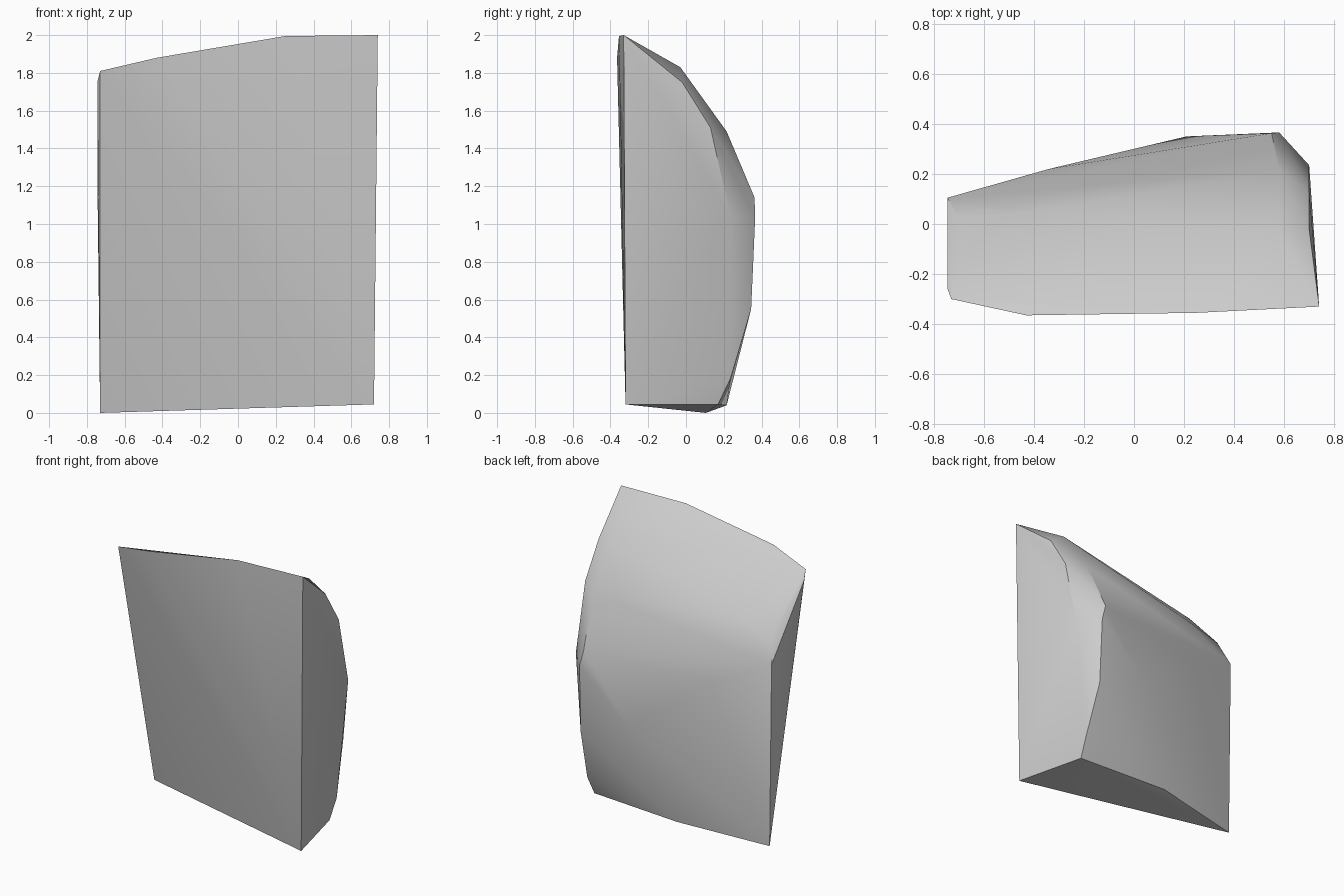
import bpy, bmesh, math

cube = bpy.data.objects.get("Cube")
if cube:
    bpy.data.objects.remove(cube, do_unlink=True)

grey = bpy.data.materials.new("stone_grey")
grey.use_nodes = True
colour = (0.6, 0.6, 0.6, 1)
grey.diffuse_color = colour
grey.node_tree.nodes["Principled BSDF"].inputs["Base Color"].default_value = colour

# Corner groups of the chipped stone slab
top_edge = [(0.74, -0.33, 2.0), (0.25, -0.355, 1.995),
            (-0.43, -0.365, 1.88), (-0.73, -0.30, 1.81)]
base = [(0.72, -0.32, 0.045), (0.6, 0.17, 0.045),
        (-0.08, 0.215, 0.04), (-0.73, 0.105, 0)]
left_end = [(-0.745, -0.26, 1.75), (-0.7, 0.02, 1.475), (-0.745, 0.105, 1.29)]
right_end = [(0.7, -0.02, 1.75), (0.7, 0.13, 1.51), (0.695, 0.18, 1.28),
             (0.7, 0.235, 1.04), (0.61, 0.235, 0.18)]
back_ridge = [(0.58, -0.03, 1.83), (0.58, 0.215, 1.49), (0.55, 0.363, 1.14),
              (0.58, 0.366, 1.03), (0.585, 0.345, 0.55)]
back_face = [(0.21, 0.35, 0.69), (-0.34, 0.22, 1.1), (-0.4, 0.05, 1.53)]

# Wrap the corners in one convex solid
bm = bmesh.new()
for group in (top_edge, base, left_end, right_end, back_ridge, back_face):
    for point in group:
        bm.verts.new(point)
hull = bmesh.ops.convex_hull(bm, input=bm.verts[:])
loose = [v for v in bm.verts if not v.link_faces]
bmesh.ops.delete(bm, geom=loose, context="VERTS")
bmesh.ops.recalc_face_normals(bm, faces=bm.faces[:])
mesh = bpy.data.meshes.new("stone_slab")
bm.to_mesh(mesh)
bm.free()
mesh.materials.append(grey)

slab = bpy.data.objects.new("stone_slab", mesh)
bpy.context.collection.objects.link(slab)
bpy.context.view_layer.objects.active = slab
slab.select_set(True)
bpy.ops.object.shade_smooth_by_angle(angle=math.radians(30))
